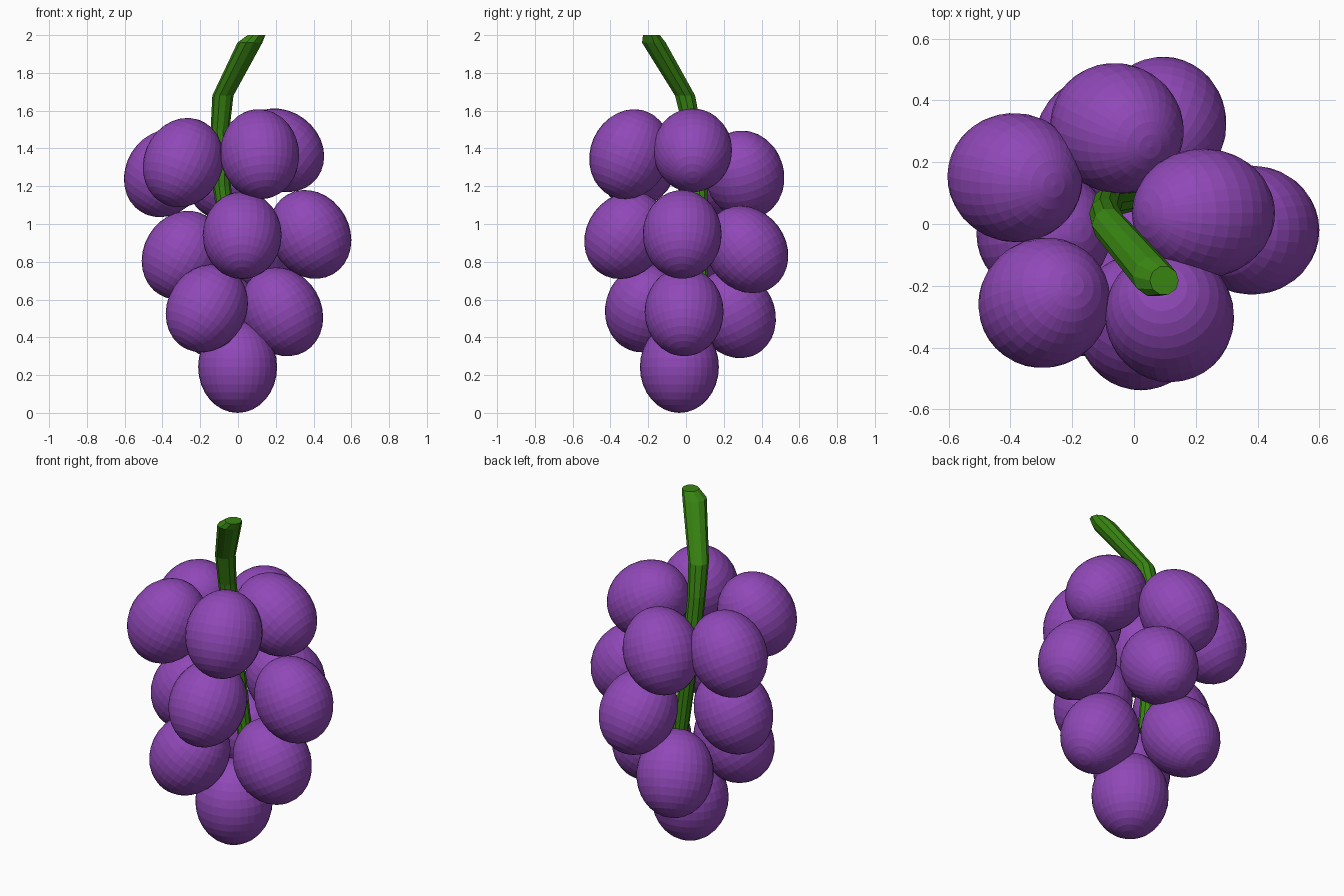
import bpy, bmesh, math
from mathutils import Vector

cube = bpy.data.objects.get("Cube")
if cube:
    bpy.data.objects.remove(cube)


def material(name, rgb):
    m = bpy.data.materials.new(name)
    m.use_nodes = True
    color = (*rgb, 1)
    m.diffuse_color = color
    m.node_tree.nodes["Principled BSDF"].inputs["Base Color"].default_value = color
    return m


def finish(bm, name, mat):
    mesh = bpy.data.meshes.new(name)
    bm.to_mesh(mesh)
    bm.free()
    mesh.materials.append(mat)
    obj = bpy.data.objects.new(name, mesh)
    bpy.context.collection.objects.link(obj)
    return obj


purple = material("grape_purple", (0.28, 0.065, 0.48))
green = material("stem_green", (0.04, 0.23, 0.006))

WIDTH, LENGTH = 0.209, 0.243


def grape(name, center, lean):
    """Long berry whose top leans sideways by the given amount."""
    bm = bmesh.new()
    bmesh.ops.create_uvsphere(bm, u_segments=32, v_segments=16, radius=1)
    bmesh.ops.scale(bm, vec=(WIDTH, WIDTH, LENGTH), verts=bm.verts)
    obj = finish(bm, name, purple)
    lx, ly = lean
    axis = Vector((lx, ly, math.sqrt(1 - lx * lx - ly * ly)))
    obj.rotation_mode = "QUATERNION"
    obj.rotation_quaternion = Vector((0, 0, 1)).rotation_difference(axis)
    obj.location = center


# Berries in tiers: centre, then lean of the upper end toward the stem
tiers = {
    "top_grape": [
        ((-0.385, 0.15, 1.27), (0.53, -0.1)),
        ((-0.29, -0.255, 1.325), (0.38, 0.25)),
        ((0.115, -0.298, 1.37), (-0.1, 0.4)),
        ((0.225, 0.035, 1.39), (-0.8, 0)),
        ((-0.055, 0.31, 1.26), (0.45, -0.25)),
    ],
    "upper_middle_grape": [
        ((0.09, 0.32, 0.865), (-0.1, -0.6)),
        ((0.382, -0.02, 0.945), (-0.5, 0)),
        ((0.022, -0.317, 0.94), (0, 0.6)),
        ((-0.292, -0.03, 0.835), (0.5, 0.05)),
    ],
    "lower_middle_grape": [
        ((-0.165, -0.218, 0.553), (0.5, 0.25)),
        ((0.233, -0.01, 0.535), (-0.5, 0)),
        ((-0.11, 0.26, 0.525), (0.2, -0.45)),
    ],
    "bottom_grape": [((-0.002, -0.035, LENGTH), (0, 0))],
}
for name, berries in tiers.items():
    for i, (center, lean) in enumerate(berries, 1):
        grape(f"{name}_{i}", center, lean)

# Stem: horizontal rings (x, y, z, radius) bridged into a bent tube
path = [
    (-0.01, 0.08, 0.6, 0.04),
    (-0.085, 0.07, 1.2, 0.048),
    (-0.095, 0.035, 1.5, 0.05),
    (-0.08, -0.005, 1.68, 0.056),
    (0.063, -0.17, 1.96, 0.066),
    (0.098, -0.183, 2.0, 0.047),
]
SIDES = 10
bm = bmesh.new()
rings = []
for x, y, z, r in path:
    angles = [2 * math.pi * i / SIDES for i in range(SIDES)]
    rings.append([bm.verts.new((x + r * math.cos(a), y + r * math.sin(a), z)) for a in angles])
for low, high in zip(rings, rings[1:]):
    for i in range(SIDES):
        j = (i + 1) % SIDES
        bm.faces.new((low[i], low[j], high[j], high[i]))
bm.faces.new(rings[0][::-1])
bm.faces.new(rings[-1])
finish(bm, "stem", green)
